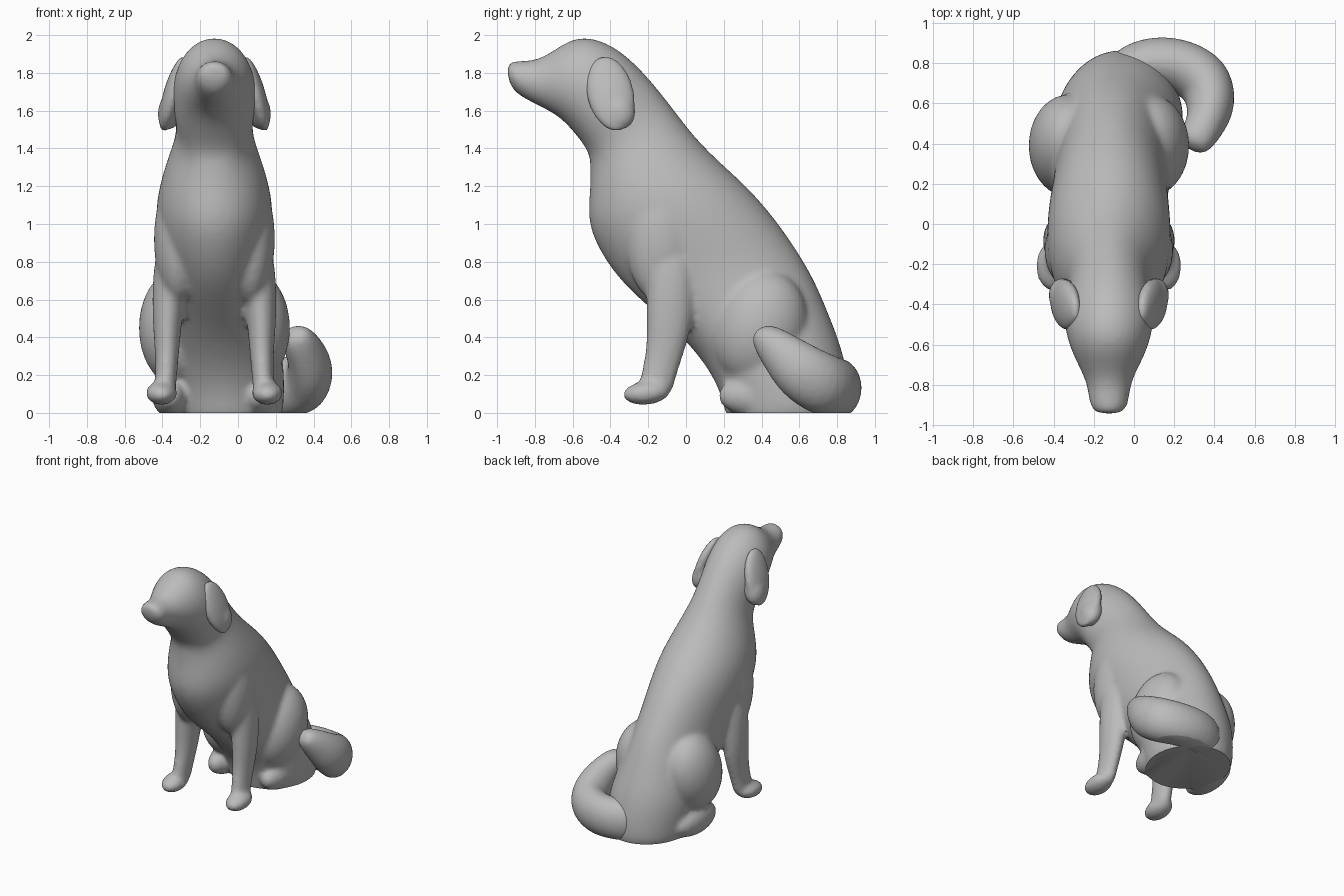
import bpy, bmesh, math
from mathutils import Vector, Matrix

default = bpy.data.objects.get("Cube")
if default:
    bpy.data.objects.remove(default, do_unlink=True)

grey = bpy.data.materials.new("plain grey")
grey.use_nodes = True
shade = (0.5, 0.5, 0.5, 1)
grey.diffuse_color = shade
grey.node_tree.nodes["Principled BSDF"].inputs["Base Color"].default_value = shade

MID = -0.125      # centre line of the dog
SIDES = 20


def make_object(name, bm):
    bmesh.ops.recalc_face_normals(bm, faces=bm.faces)
    mesh = bpy.data.meshes.new(name)
    bm.to_mesh(mesh)
    bm.free()
    obj = bpy.data.objects.new(name, mesh)
    bpy.context.collection.objects.link(obj)
    return obj


def loft(name, rings):
    """Skin elliptical rings given as (centre, half axis, half axis)."""
    bm = bmesh.new()
    loops = []
    for c, a, b in rings:
        turns = [math.tau * i / SIDES for i in range(SIDES)]
        loops.append([bm.verts.new(c + a * math.cos(t) + b * math.sin(t)) for t in turns])
    for low, high in zip(loops, loops[1:]):
        for i in range(SIDES):
            j = (i + 1) % SIDES
            bm.faces.new((low[i], low[j], high[j], high[i]))
    bm.faces.new(loops[0])
    bm.faces.new(loops[-1])
    obj = make_object(name, bm)
    obj.modifiers.new("round", "SUBSURF").levels = 2
    return obj


def side_loft(name, sections):
    """Sections run from (y, z) in front to (y, z) behind, with half width and x."""
    rings = []
    for yf, zf, yb, zb, half, x in sections:
        front, back = Vector((x, yf, zf)), Vector((x, yb, zb))
        rings.append(((front + back) / 2, Vector((half, 0, 0)), (back - front) / 2))
    return loft(name, rings)


def tube(name, points):
    """Points are (x, y, z, side radius, upright radius)."""
    spots = [Vector(p[:3]) for p in points]
    rings = []
    for i, p in enumerate(points):
        along = spots[min(i + 1, len(spots) - 1)] - spots[max(i - 1, 0)]
        side = along.cross(Vector((0, 0, 1))).normalized()
        up = side.cross(along).normalized()
        rings.append((spots[i], side * p[3], up * p[4]))
    return loft(name, rings)


def blob(name, centre, radii, tilt=0, swing=0):
    bm = bmesh.new()
    place = (Matrix.Translation(centre) @ Matrix.Rotation(tilt, 4, "Y")
             @ Matrix.Rotation(swing, 4, "X") @ Matrix.Diagonal((*radii, 1)))
    bmesh.ops.create_uvsphere(bm, u_segments=32, v_segments=20, radius=1, matrix=place)
    return make_object(name, bm)


def fuse(name, parts, voxel, rounds):
    """Join parts into one smooth skin, flat where it rests on the floor."""
    bpy.ops.object.select_all(action="DESELECT")
    for part in parts:
        part.select_set(True)
    bpy.context.view_layer.objects.active = parts[0]
    bpy.ops.object.convert(target="MESH")
    if len(parts) > 1:
        bpy.ops.object.join()
    obj = bpy.context.view_layer.objects.active
    remesh = obj.modifiers.new("skin", "REMESH")
    remesh.mode = "VOXEL"
    remesh.voxel_size = voxel
    smooth = obj.modifiers.new("soften", "SMOOTH")
    smooth.factor = 0.5
    smooth.iterations = rounds
    bpy.ops.object.convert(target="MESH")
    bm = bmesh.new()
    bm.from_mesh(obj.data)
    cut = bmesh.ops.bisect_plane(bm, geom=bm.verts[:] + bm.edges[:] + bm.faces[:],
                                 plane_co=(0, 0, 0), plane_no=(0, 0, 1), clear_inner=True)
    rim = [e for e in cut["geom_cut"] if isinstance(e, bmesh.types.BMEdge)]
    if rim:
        bmesh.ops.holes_fill(bm, edges=rim, sides=0)
    bm.to_mesh(obj.data)
    bm.free()
    obj.name = name
    obj.data.materials.clear()
    obj.data.materials.append(grey)
    bpy.ops.object.shade_smooth_by_angle(angle=math.radians(50))
    return obj


# Muzzle, skull, neck and trunk in one sweep
parts = [side_loft("trunk", [
    (-.94, 1.76, -.95, 1.83, .05, MID),
    (-.91, 1.69, -.93, 1.87, .10, MID),
    (-.79, 1.63, -.80, 1.86, .105, MID),
    (-.67, 1.57, -.70, 1.92, .165, MID),
    (-.59, 1.48, -.57, 2.01, .21, MID),
    (-.53, 1.40, -.39, 1.96, .23, MID),
    (-.51, 1.35, -.23, 1.82, .21, MID),
    (-.51, 1.30, -.07, 1.62, .20, MID),
    (-.51, 1.20, .04, 1.47, .25, MID),
    (-.52, 1.10, .18, 1.33, .29, MID),
    (-.52, .98, .33, 1.20, .315, MID),
    (-.45, .83, .47, 1.04, .31, MID),
    (-.34, .68, .59, .87, .29, -.12),
    (-.18, .54, .69, .70, .29, -.11),
    (0, .38, .77, .50, .31, -.10),
    (.14, .20, .84, .32, .33, -.08),
    (.20, .04, .88, .08, .31, -.06),
    (.22, -.1, .86, -.1, .29, -.06),
])]

# Mirrored limbs
for s in (-1, 1):
    def at(x, y, z):
        return (MID + s * x, y, z)
    parts.append(blob("shoulder", at(.19, -.13, .92), (.13, .19, .34)))
    parts.append(side_loft("front_leg", [
        (-.23, .92, .05, .92, .08, MID + s * .22),
        (-.21, .72, .05, .72, .095, MID + s * .235),
        (-.21, .5, .04, .5, .08, MID + s * .25),
        (-.21, .34, 0, .34, .066, MID + s * .25),
        (-.24, .2, -.05, .2, .057, MID + s * .255),
        (-.27, .06, -.08, .06, .06, MID + s * .265),
    ]))
    parts.append(blob("front_paw", at(.28, -.21, .105), (.083, .125, .062), 0, .1))
    parts.append(blob("haunch", at(.2, .39, .45), (.2, .25, .31), 0, -.3))
    parts.append(blob("hind_foot", at(.23, .4, .09), (.1, .23, .115)))
fuse("dog_body", parts, .017, 8)

# Curled tail with a raised tip
fuse("tail", [tube("curl", [
    (-.12, .74, .12, .10, .16),
    (.06, .81, .13, .13, .16),
    (.22, .80, .13, .14, .16),
    (.36, .72, .15, .15, .17),
    (.39, .60, .22, .13, .16),
    (.36, .50, .32, .10, .12),
    (.31, .42, .40, .09, .085),
    (.29, .38, .43, .06, .04),
])], .015, 5)

# Hanging ears, flaring outward at the lower edge
for s, side in ((-1, "right"), (1, "left")):
    flap = blob("flap", (MID + s * .215, -.4, 1.69), (.055, .125, .21), -s * .28, .22)
    tip = blob("tip", (MID + s * .225, -.36, 1.61), (.07, .09, .115), -s * .3, .3)
    fuse(side + "_ear", [flap, tip], .014, 6)
